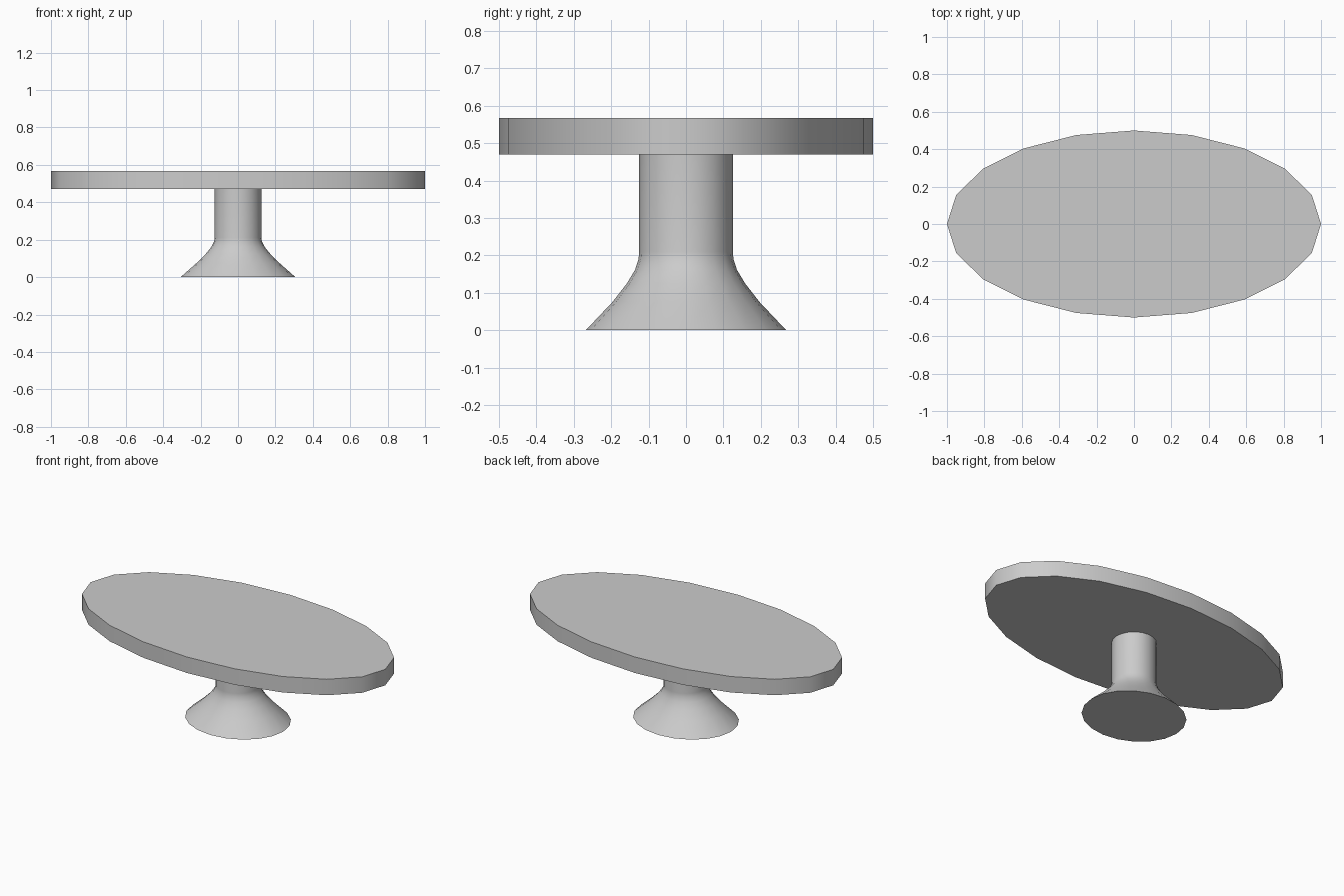
import bpy, bmesh
from math import cos, sin, pi, radians

if "Cube" in bpy.data.objects:
    bpy.data.objects.remove(bpy.data.objects["Cube"])

SIDES = 20


def loft(name, rings):
    """Closed solid through elliptical rings given as (radius x, radius y, z)."""
    bm = bmesh.new()
    loops = []
    for rx, ry, z in rings:
        loops.append([bm.verts.new((rx * cos(2 * pi * i / SIDES),
                                    ry * sin(2 * pi * i / SIDES), z))
                      for i in range(SIDES)])
    for low, high in zip(loops, loops[1:]):
        for i in range(SIDES):
            j = (i + 1) % SIDES
            bm.faces.new((low[i], low[j], high[j], high[i]))
    bm.faces.new(loops[0][::-1])
    bm.faces.new(loops[-1])
    mesh = bpy.data.meshes.new(name)
    bm.to_mesh(mesh)
    bm.free()
    obj = bpy.data.objects.new(name, mesh)
    bpy.context.collection.objects.link(obj)
    bpy.ops.object.select_all(action='DESELECT')
    obj.select_set(True)
    bpy.context.view_layer.objects.active = obj
    bpy.ops.object.shade_smooth_by_angle(angle=radians(50))
    return obj


# Oval table top
loft("table_top", [(1.0, 0.5, 0.47), (1.0, 0.5, 0.568)])

# Pedestal: oval flared foot blending into a round column
loft("pedestal", [
    (0.307, 0.268, 0.0),
    (0.222, 0.197, 0.075),
    (0.172, 0.158, 0.125),
    (0.142, 0.136, 0.162),
    (0.128, 0.127, 0.19),
    (0.125, 0.125, 0.21),
    (0.125, 0.125, 0.47),
])
